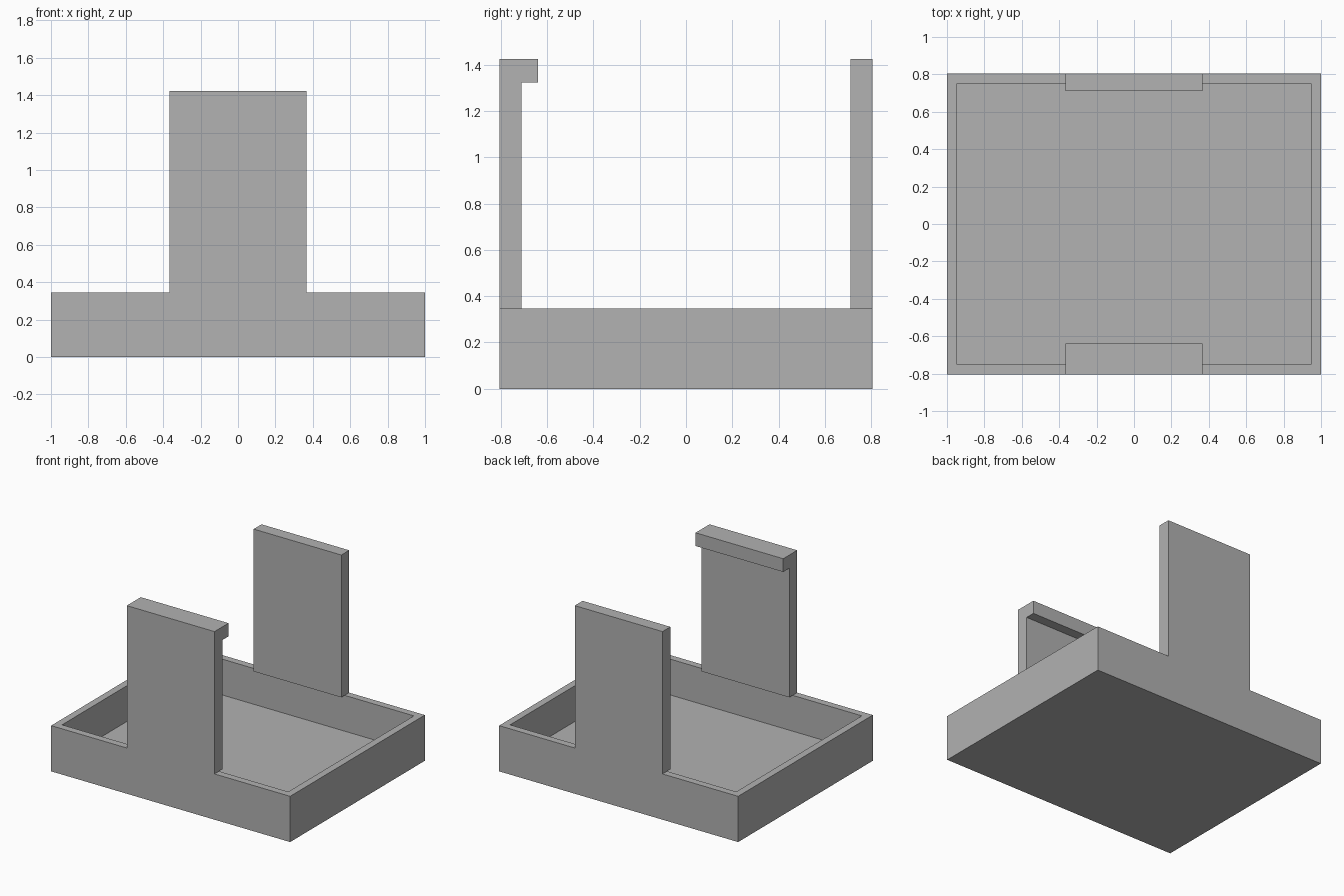
import bpy
import bmesh

if "Cube" in bpy.data.objects:
    bpy.data.objects.remove(bpy.data.objects["Cube"], do_unlink=True)

HALF_X, HALF_Y = 1.0, 0.805
RIM, FLOOR, WALL = 0.346, 0.075, 0.076
PANEL_HALF, TOP = 0.367, 1.423

grey = bpy.data.materials.new("plain_grey")
grey.use_nodes = True
colour = (0.445, 0.445, 0.445, 1)
grey.diffuse_color = colour
grey.node_tree.nodes["Principled BSDF"].inputs["Base Color"].default_value = colour


def finish(name, bm):
    bmesh.ops.recalc_face_normals(bm, faces=bm.faces)
    mesh = bpy.data.meshes.new(name)
    bm.to_mesh(mesh)
    bm.free()
    mesh.materials.append(grey)
    obj = bpy.data.objects.new(name, mesh)
    bpy.context.collection.objects.link(obj)
    return obj


def extrude_outline(bm, points, offset):
    """Extrude a closed outline into a solid; return its far cap."""
    base = bm.faces.new([bm.verts.new(p) for p in points])
    result = bmesh.ops.extrude_face_region(bm, geom=[base], use_keep_orig=True)
    verts = [g for g in result["geom"] if isinstance(g, bmesh.types.BMVert)]
    bmesh.ops.translate(bm, verts=verts, vec=offset)
    return next(g for g in result["geom"] if isinstance(g, bmesh.types.BMFace))


def profile_panel(name, profile):
    """Extrude a side profile (y, z) across the panel width."""
    bm = bmesh.new()
    extrude_outline(bm, [(-PANEL_HALF, y, z) for y, z in profile],
                    (2 * PANEL_HALF, 0, 0))
    return finish(name, bm)


# Open tray: a block whose top is inset and sunk to the floor
bm = bmesh.new()
corners = [(-HALF_X, -HALF_Y, 0), (HALF_X, -HALF_Y, 0),
           (HALF_X, HALF_Y, 0), (-HALF_X, HALF_Y, 0)]
top = extrude_outline(bm, corners, (0, 0, RIM))
bmesh.ops.recalc_face_normals(bm, faces=bm.faces)
bmesh.ops.inset_region(bm, faces=[top], thickness=WALL)
well = bmesh.ops.extrude_face_region(bm, geom=[top])
bmesh.ops.translate(bm, vec=(0, 0, FLOOR - RIM),
                    verts=[g for g in well["geom"] if isinstance(g, bmesh.types.BMVert)])
if top.is_valid:
    bmesh.ops.delete(bm, geom=[top], context="FACES_ONLY")
finish("tray", bm)

# Front panel with an inward lip along its top
inner, lip, lip_base = -0.711, -0.638, 1.323
profile_panel("front_panel", [(-HALF_Y, RIM), (inner, RIM), (inner, lip_base),
                              (lip, lip_base), (lip, TOP), (-HALF_Y, TOP)])

# Plain back panel
profile_panel("back_panel", [(-inner, RIM), (HALF_Y, RIM),
                             (HALF_Y, TOP), (-inner, TOP)])
